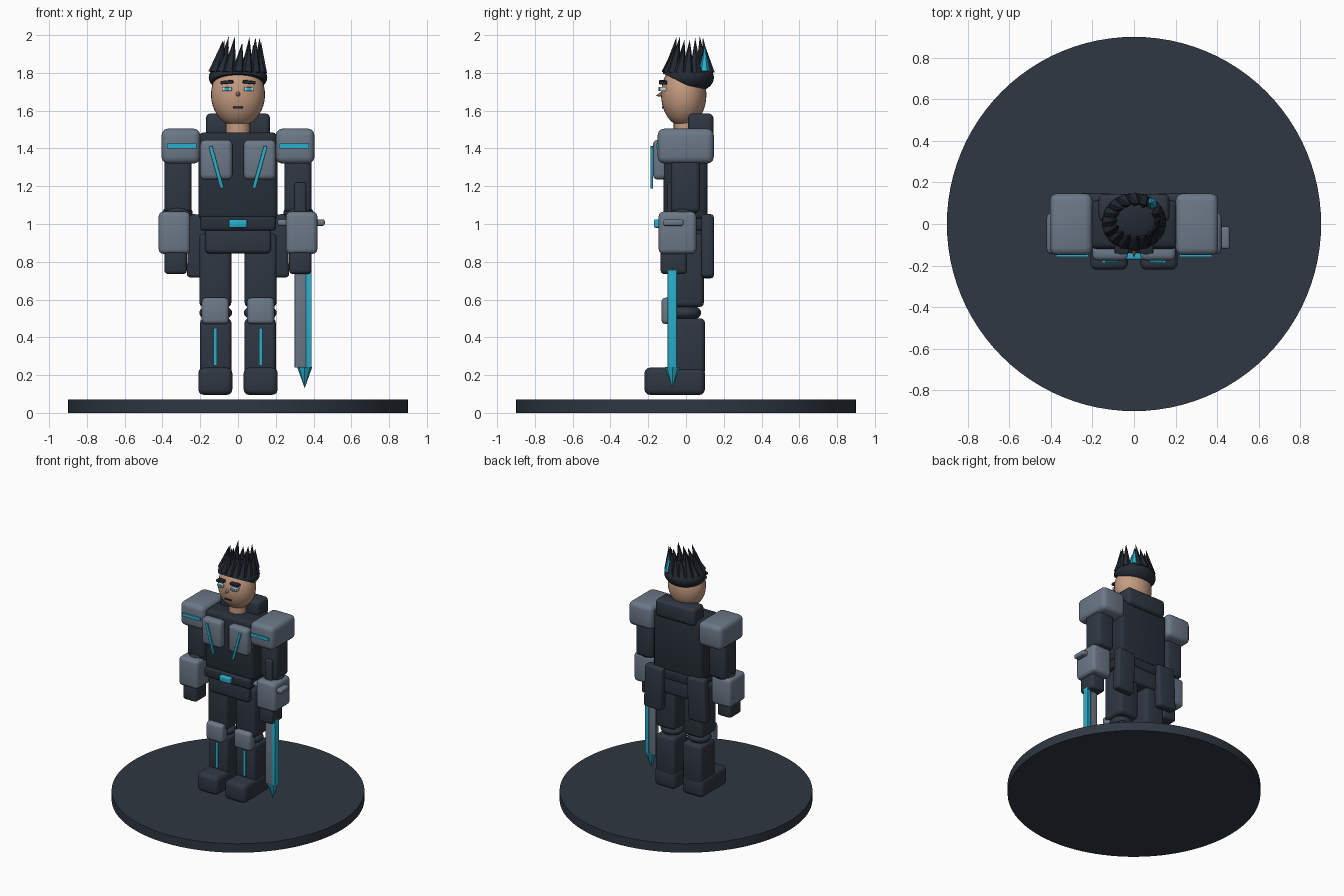
import bpy, bmesh, math
from mathutils import Vector, Matrix

old = bpy.data.objects.get("Cube")
if old:
    bpy.data.objects.remove(old, do_unlink=True)


def material(name, rgb):
    m = bpy.data.materials.new(name)
    m.use_nodes = True
    m.diffuse_color = (*rgb, 1)
    m.node_tree.nodes["Principled BSDF"].inputs["Base Color"].default_value = (*rgb, 1)
    return m


SUIT = material("dark suit", (0.021, 0.029, 0.041))
PLATE = material("dark slate", (0.028, 0.038, 0.054))
ARMOR = material("grey armor", (0.15, 0.19, 0.245))
GLOW = material("cyan glow", (0.022, 0.43, 0.60))
SKIN = material("skin", (0.56, 0.33, 0.22))
HAIR = material("hair", (0.017, 0.023, 0.033))
WHITE = material("eye white", (0.6, 0.65, 0.7))


def finish(name, bm, mat, smooth=True):
    bmesh.ops.recalc_face_normals(bm, faces=bm.faces)
    me = bpy.data.meshes.new(name)
    bm.to_mesh(me)
    bm.free()
    me.materials.append(mat)
    ob = bpy.data.objects.new(name, me)
    bpy.context.collection.objects.link(ob)
    if smooth:
        bpy.ops.object.select_all(action='DESELECT')
        ob.select_set(True)
        bpy.context.view_layer.objects.active = ob
        bpy.ops.object.shade_smooth_by_angle(angle=math.radians(35))
    return ob


def box(name, x, y, z, mat, bevel=0.02, tilt=0):
    """Rounded box from (min, max) ranges; tilt turns it about y."""
    lo, hi = Vector((x[0], y[0], z[0])), Vector((x[1], y[1], z[1]))
    bm = bmesh.new()
    bmesh.ops.create_cube(bm, size=1)
    bmesh.ops.scale(bm, vec=hi - lo, verts=bm.verts)
    if bevel:
        bmesh.ops.bevel(bm, geom=bm.edges[:], offset=bevel, segments=3,
                        profile=0.5, affect='EDGES')
    bm.transform(Matrix.Translation((lo + hi) / 2) @ Matrix.Rotation(tilt, 4, 'Y'))
    return finish(name, bm, mat)


def ball(name, center, radii, mat, cut=None):
    """Ellipsoid; cut is a (point, normal) plane whose upper side is kept."""
    bm = bmesh.new()
    bmesh.ops.create_uvsphere(bm, u_segments=32, v_segments=20, radius=1)
    bm.transform(Matrix.Translation(center) @ Matrix.Diagonal((*radii, 1)))
    if cut:
        bmesh.ops.bisect_plane(bm, geom=bm.verts[:] + bm.edges[:] + bm.faces[:],
                               plane_co=cut[0], plane_no=cut[1], clear_inner=True)
        bmesh.ops.holes_fill(bm, edges=[e for e in bm.edges if e.is_boundary])
    return finish(name, bm, mat)


def cone(name, base, tip, r, mat, sides, r2=0, smooth=False):
    base, tip = Vector(base), Vector(tip)
    axis = tip - base
    bm = bmesh.new()
    bmesh.ops.create_cone(bm, cap_ends=True, segments=sides, radius1=r,
                          radius2=r2, depth=axis.length)
    bm.transform(Matrix.Translation((base + tip) / 2)
                 @ axis.to_track_quat('Z', 'Y').to_matrix().to_4x4())
    return finish(name, bm, mat, smooth)


# Display base
cone("display_base", (0, 0, 0), (0, 0, 0.07), 0.9, PLATE, 96, 0.9, True)

# Torso, hips and collar
box("torso", (-0.21, 0.21), (-0.12, 0.115), (1.02, 1.485), SUIT, 0.03)
box("pelvis", (-0.175, 0.175), (-0.12, 0.11), (0.845, 1.0), PLATE, 0.02)
box("belt", (-0.2, 0.2), (-0.14, 0.12), (0.965, 1.04), SUIT, 0.015)
box("belt_buckle", (-0.048, 0.048), (-0.17, -0.13), (0.98, 1.025), GLOW, 0.008)
box("collar", (-0.17, 0.17), (0.01, 0.145), (1.45, 1.585), PLATE, 0.025)

# Mirrored limbs and armor
for side, s in (("right", -1), ("left", 1)):
    def part(name, x, y, z, mat, bevel=0.02, tilt=0):
        xs = sorted((s * x[0], s * x[1]))
        box(side + "_" + name, xs, y, z, mat, bevel, s * tilt)

    def joint(name, center, radii):
        ball(side + "_" + name, (s * center[0], center[1], center[2]), radii, PLATE)

    part("boot", (0.03, 0.21), (-0.22, 0.1), (0.095, 0.24), PLATE, 0.03)
    part("shin", (0.035, 0.2), (-0.085, 0.1), (0.2, 0.5), PLATE, 0.022)
    part("shin_strip", (0.11, 0.13), (-0.094, -0.08), (0.25, 0.45), GLOW, 0)
    joint("knee", (0.118, 0, 0.53), (0.087, 0.08, 0.045))
    part("knee_pad", (0.048, 0.192), (-0.13, -0.05), (0.47, 0.61), ARMOR, 0.022)
    part("thigh", (0.035, 0.205), (-0.09, 0.095), (0.56, 0.95), PLATE, 0.025)
    part("hip_flap", (0.11, 0.265), (0.08, 0.148), (0.715, 1.05), PLATE, 0.018, -0.04)

    part("shoulder_pad", (0.2, 0.405), (-0.15, 0.147), (1.32, 1.505), ARMOR, 0.035)
    part("shoulder_strip", (0.22, 0.375), (-0.158, -0.145), (1.4, 1.425), GLOW, 0)
    part("upper_arm", (0.245, 0.39), (-0.08, 0.075), (1.06, 1.35), PLATE, 0.025)
    joint("elbow", (0.32, -0.02, 1.06), (0.08, 0.075, 0.04))
    part("gauntlet", (0.253, 0.42), (-0.145, 0.055), (0.842, 1.065), ARMOR, 0.025)
    part("hand", (0.27, 0.39), (-0.135, 0.005), (0.735, 0.87), PLATE, 0.02)

    part("chest_plate", (0.03, 0.2), (-0.175, -0.1), (1.235, 1.445), ARMOR, 0.025)
    part("chest_strip", (0.105, 0.125), (-0.188, -0.174), (1.185, 1.415), GLOW, 0.003, 0.27)

    # Eyes and brows
    part("eye", (0.033, 0.085), (-0.14, -0.1), (1.703, 1.726), WHITE, 0.004)
    part("iris", (0.044, 0.072), (-0.146, -0.13), (1.704, 1.725), GLOW, 0.003)
    part("eyebrow", (0.025, 0.093), (-0.142, -0.1), (1.742, 1.76), HAIR, 0.004, 0.1)

# Head
cone("neck", (0, 0, 1.46), (0, 0, 1.58), 0.065, SKIN, 24, 0.065, True)
ball("head", (0, -0.012, 1.685), (0.143, 0.12, 0.17), SKIN)
cone("nose", (0, -0.12, 1.69), (0, -0.162, 1.677), 0.017, SKIN, 8)
box("mouth", (-0.027, 0.027), (-0.128, -0.09), (1.612, 1.622), HAIR, 0.002)

# Hair cap, cut on a slope so that it reaches lower at the nape
ball("hair_cap", (0, 0.01, 1.775), (0.155, 0.138, 0.085), HAIR,
     (Vector((0, -0.13, 1.8)), Vector((0, 0.43, 0.9))))

# Ring of swept spikes with one coloured lock
COUNT = 16
for i in range(COUNT):
    a = math.tau * i / COUNT
    c, d = math.cos(a), math.sin(a)
    lit = i == 2
    top = 1.93 if lit else 1.965 + 0.03 * math.sin(i * 2.4)
    base = (0.122 * c, 0.01 + 0.107 * d, 1.8)
    tip = (0.1 * c + 0.022, 0.01 + 0.075 * d + 0.01, top)
    if lit:
        cone("bright_lock", (0.083, 0.098, 1.81), (0.08, 0.1, 1.95), 0.03, GLOW, 6)
    else:
        cone("hair_spike_%d" % i, base, tip, 0.036, HAIR, 6)

# Sword held point down in the left hand
box("sword_grip", (0.3, 0.36), (-0.1, -0.05), (0.95, 1.22), PLATE, 0.01)
box("sword_guard", (0.21, 0.46), (-0.12, -0.013), (0.99, 1.025), ARMOR, 0.012)
box("sword_blade", (0.3, 0.362), (-0.092, -0.053), (0.24, 0.8), ARMOR, 0.003)
box("sword_edge", (0.36, 0.39), (-0.097, -0.048), (0.24, 0.8), GLOW, 0.003)
cone("sword_tip", (0.353, -0.072, 0.242), (0.353, -0.072, 0.13), 0.04, GLOW, 8)
